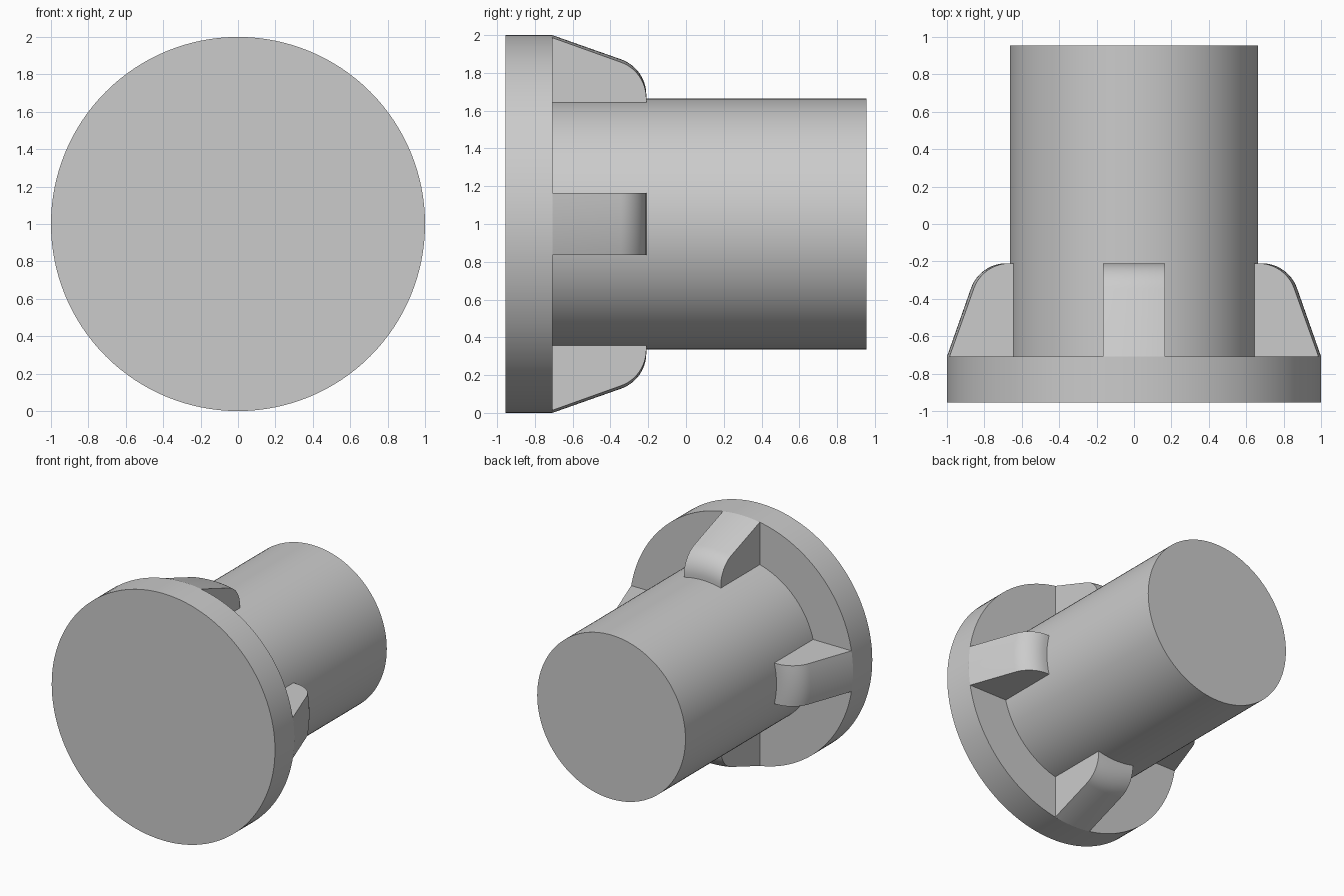
import bpy
import bmesh
from math import sin, cos, pi, sqrt, radians
from mathutils import Matrix

cube = bpy.data.objects.get("Cube")
if cube:
    bpy.data.objects.remove(cube, do_unlink=True)

# Single plain grey finish
grey = bpy.data.materials.new("plain_grey")
grey.use_nodes = True
colour = (0.6, 0.6, 0.6, 1)
grey.diffuse_color = colour
grey.node_tree.nodes["Principled BSDF"].inputs["Base Color"].default_value = colour

AXIS_Z = 1.0
FRONT, BACK = -0.955, 0.955
FLANGE_BACK = -0.708
SHAFT_R = 0.664
RIB_BACK, RIB_HALF = -0.21, 0.165


def finish(obj):
    obj.data.materials.append(grey)
    bpy.ops.object.select_all(action="DESELECT")
    obj.select_set(True)
    bpy.context.view_layer.objects.active = obj
    bpy.ops.object.shade_smooth_by_angle(angle=radians(30))


def disc(name, radius, y0, y1):
    bpy.ops.mesh.primitive_cylinder_add(
        vertices=128, radius=radius, depth=y1 - y0,
        location=(0, (y0 + y1) / 2, AXIS_Z), rotation=(pi / 2, 0, 0))
    obj = bpy.context.object
    obj.name = name
    finish(obj)


def rib_profile():
    # Tapered slope, then a tangent rounded shoulder down to the shaft
    tilt, round_r, end_r = radians(19), 0.2, 0.683
    pts = [(FLANGE_BACK - 0.04, 0.99), (FLANGE_BACK, 1.0)]
    for i in range(13):
        a = tilt + (pi / 2 - tilt) * i / 12
        pts.append((RIB_BACK - round_r + round_r * sin(a), end_r + round_r * cos(a)))
    return pts


def rib(name, angle):
    bm = bmesh.new()
    steps = 10
    xs = [RIB_HALF * (2 * i / steps - 1) for i in range(steps + 1)]
    prof = rib_profile()
    # Outer skin follows the round flange across the rib's width
    outer = [[bm.verts.new((x, y, sqrt(r * r - x * x))) for x in xs] for y, r in prof]
    inner = [[bm.verts.new((x, y, 0.6)) for x in xs] for y, r in prof]
    for j in range(len(prof) - 1):
        for i in range(steps):
            for g in (outer, inner):
                bm.faces.new((g[j][i], g[j][i + 1], g[j + 1][i + 1], g[j + 1][i]))
    # Flat side walls and end walls
    for i in (0, steps):
        bm.faces.new([row[i] for row in outer] + [row[i] for row in reversed(inner)])
    for j in (0, -1):
        bm.faces.new(outer[j] + inner[j][::-1])
    bmesh.ops.recalc_face_normals(bm, faces=bm.faces)
    bm.transform(Matrix.Translation((0, 0, AXIS_Z)) @ Matrix.Rotation(angle, 4, "Y"))
    mesh = bpy.data.meshes.new(name)
    bm.to_mesh(mesh)
    bm.free()
    obj = bpy.data.objects.new(name, mesh)
    bpy.context.collection.objects.link(obj)
    finish(obj)


disc("flange", 1.0, FRONT, FLANGE_BACK)
disc("shaft", SHAFT_R, FLANGE_BACK - 0.05, BACK)
for k, side in enumerate(("top", "left", "bottom", "right")):
    rib(side + "_rib", k * pi / 2)
